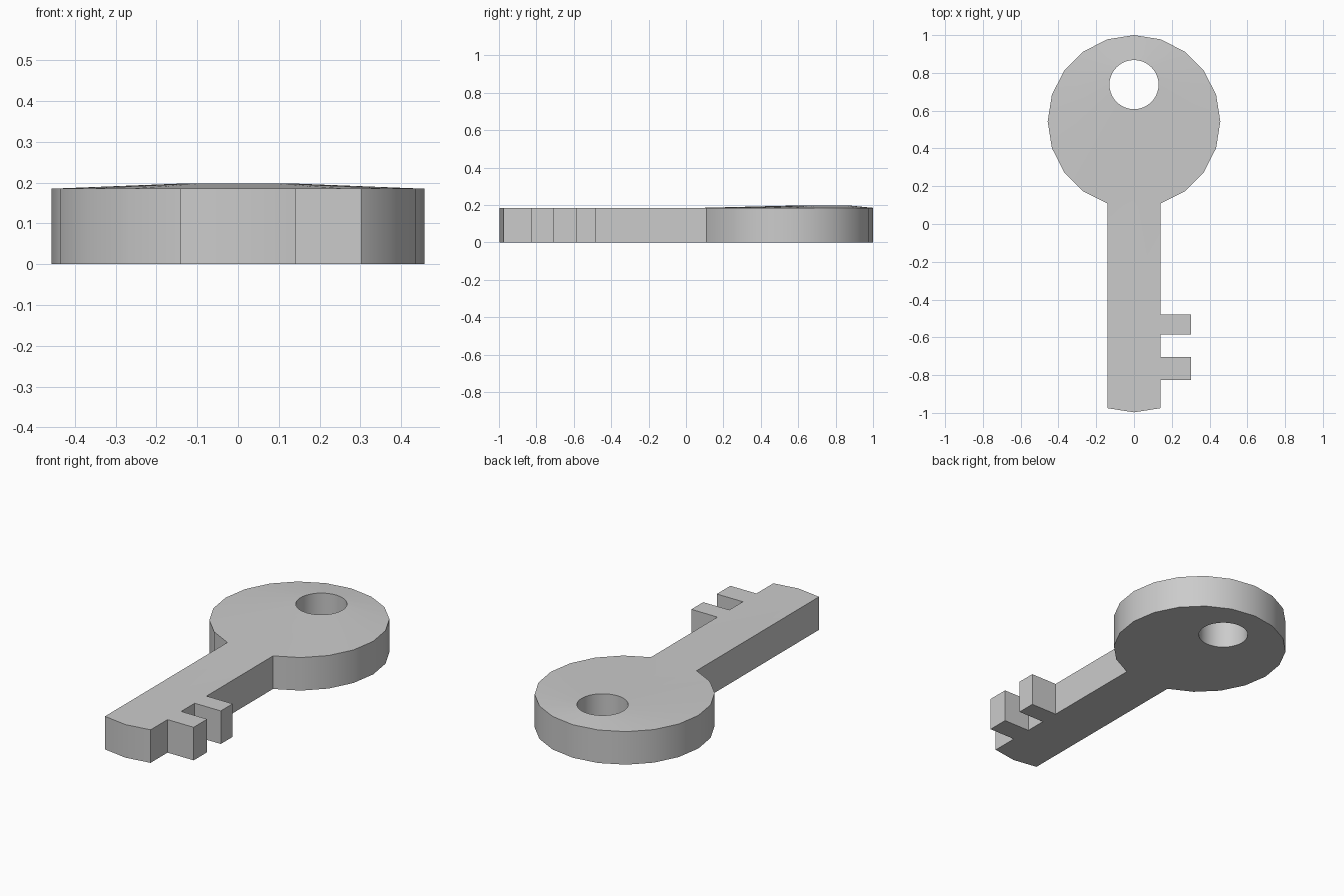
import bpy, bmesh
from math import sin, cos, tau

if "Cube" in bpy.data.objects:
    bpy.data.objects.remove(bpy.data.objects["Cube"])

RIM_Z, HOLE_Z = 0.185, 0.198
N = 20                      # sides of the bow; the hole has twice as many
NECK = 0.457 * sin(tau / N)  # half width of the shaft

bm = bmesh.new()


def ring(count, radius, cy, z):
    # starts at the bottom (-y) and runs counter-clockwise
    return [bm.verts.new((radius * sin(tau * i / count), cy - radius * cos(tau * i / count), z))
            for i in range(count)]


def wall(lower, upper, closed=True):
    n = len(lower)
    for i in range(n if closed else n - 1):
        j = (i + 1) % n
        bm.faces.new((lower[i], lower[j], upper[j], upper[i]))


# Outline of the shaft, tip and two teeth, from left neck to right neck
shaft_points = [(-NECK, -0.975), (0, -0.997), (NECK, -0.975)]
for y0, y1 in ((-0.825, -0.705), (-0.585, -0.48)):
    shaft_points += [(NECK, y0), (0.303, y0), (0.303, y1), (NECK, y1)]

# Bottom and top skins: bow ring bridged to the raised hole rim, plus shaft
outlines, holes = [], []
for rim_z, hole_z in ((0, 0), (RIM_Z, HOLE_Z)):
    outer = ring(N, 0.457, 0.543, rim_z)
    inner = ring(2 * N, 0.13, 0.738, hole_z)
    for i in range(N):
        j = (i + 1) % N
        a, b, c = inner[2 * i], inner[2 * i + 1], inner[(2 * i + 2) % (2 * N)]
        bm.faces.new((outer[i], b, a))
        bm.faces.new((outer[i], outer[j], b))
        bm.faces.new((outer[j], c, b))
    shaft = [bm.verts.new((x, y, rim_z)) for x, y in shaft_points]
    bm.faces.new([outer[-1]] + shaft + [outer[1], outer[0]])
    outlines.append(shaft + outer[1:])
    holes.append(inner)

# Side walls around the outline and inside the hole
wall(*outlines)
wall(*holes)
bmesh.ops.recalc_face_normals(bm, faces=bm.faces)

mesh = bpy.data.meshes.new("key")
bm.to_mesh(mesh)
bm.free()
key = bpy.data.objects.new("key", mesh)
bpy.context.collection.objects.link(key)
bpy.context.view_layer.objects.active = key
key.select_set(True)
bpy.ops.object.shade_smooth_by_angle(angle=0.52)
